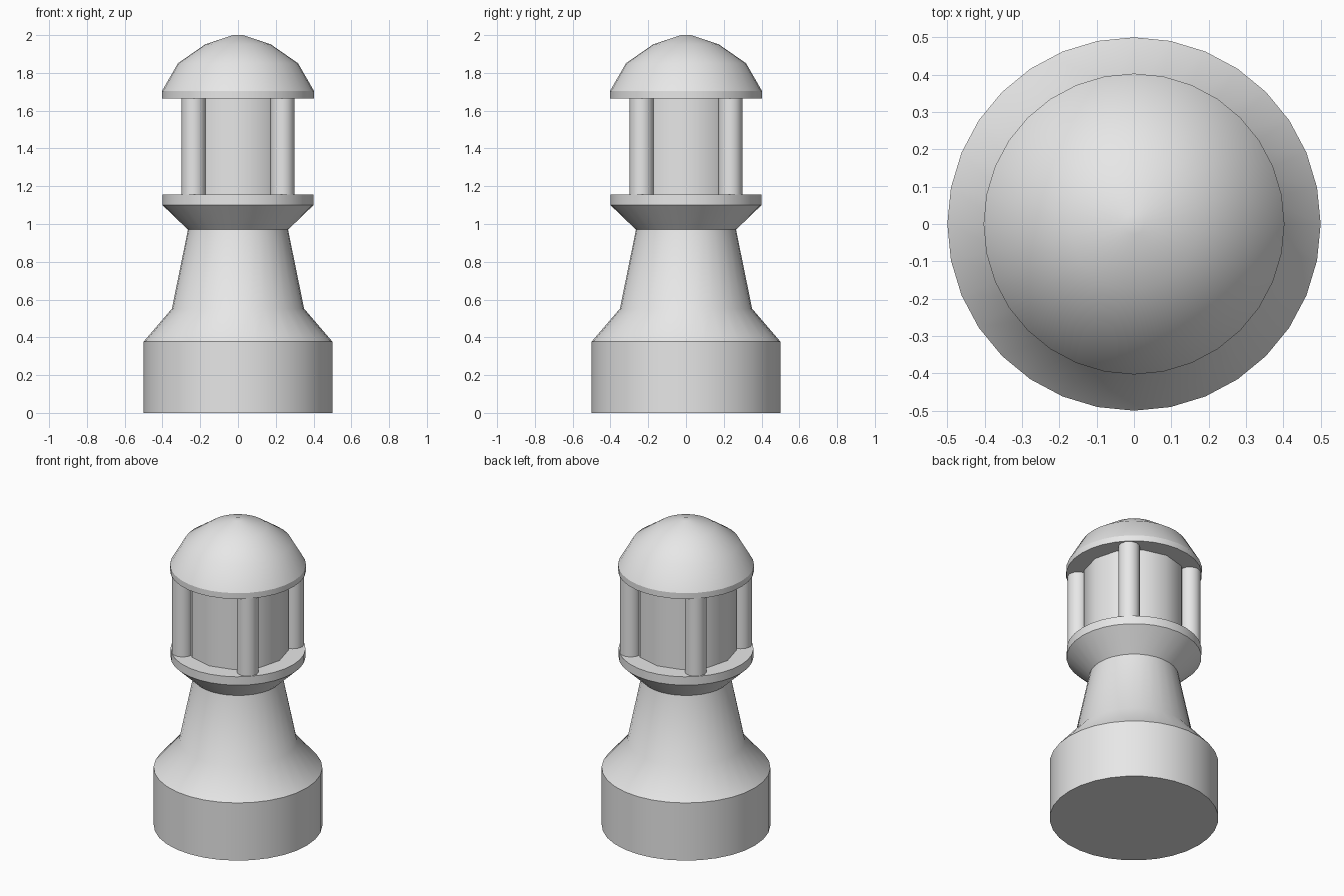
import bpy
import bmesh
from math import cos, sin, pi, radians

cube = bpy.data.objects.get("Cube")
if cube:
    bpy.data.objects.remove(cube, do_unlink=True)

GREY = (0.8, 0.8, 0.8, 1.0)
stone = bpy.data.materials.new("light_grey")
stone.use_nodes = True
stone.diffuse_color = GREY
stone.node_tree.nodes["Principled BSDF"].inputs["Base Color"].default_value = GREY


def lathe(name, profile, sides, smooth_angle, centre=(0, 0)):
    """Turn (radius, height) points, listed bottom to top, into a capped solid."""
    bm = bmesh.new()
    angles = [2 * pi * i / sides for i in range(sides)]
    rings = [[bm.verts.new((r * cos(a), r * sin(a), z)) for a in angles]
             for r, z in profile]
    for low, high in zip(rings, rings[1:]):
        for i in range(sides):
            j = (i + 1) % sides
            bm.faces.new((low[i], low[j], high[j], high[i]))
    bm.faces.new(rings[0][::-1])
    bm.faces.new(rings[-1])
    mesh = bpy.data.meshes.new(name)
    bm.to_mesh(mesh)
    bm.free()
    mesh.materials.append(stone)
    obj = bpy.data.objects.new(name, mesh)
    obj.location = (*centre, 0)
    bpy.context.collection.objects.link(obj)
    bpy.ops.object.select_all(action='DESELECT')
    obj.select_set(True)
    bpy.context.view_layer.objects.active = obj
    bpy.ops.object.shade_smooth_by_angle(angle=radians(smooth_angle))
    return obj


# Drum base, tapered tower and flared gallery
lathe("tower", [(0.5, 0), (0.5, 0.377), (0.35, 0.552), (0.265, 0.97),
                (0.4, 1.10), (0.4, 1.155)], 32, 33)

# Lantern room core
lathe("lantern_core", [(0.3, 1.15), (0.3, 1.67)], 12, 33)

# Four posts around the lantern
for side, x in (("left", 0.235), ("right", -0.235)):
    for end, y in (("front", -0.235), ("back", 0.235)):
        lathe(f"{end}_{side}_post", [(0.065, 1.15), (0.065, 1.67)], 12, 33, (x, y))

# Domed roof with a short vertical rim
lathe("dome_roof", [(0.403, 1.665), (0.403, 1.703), (0.318, 1.851),
                    (0.172, 1.952), (0.028, 2.0)], 32, 27)
